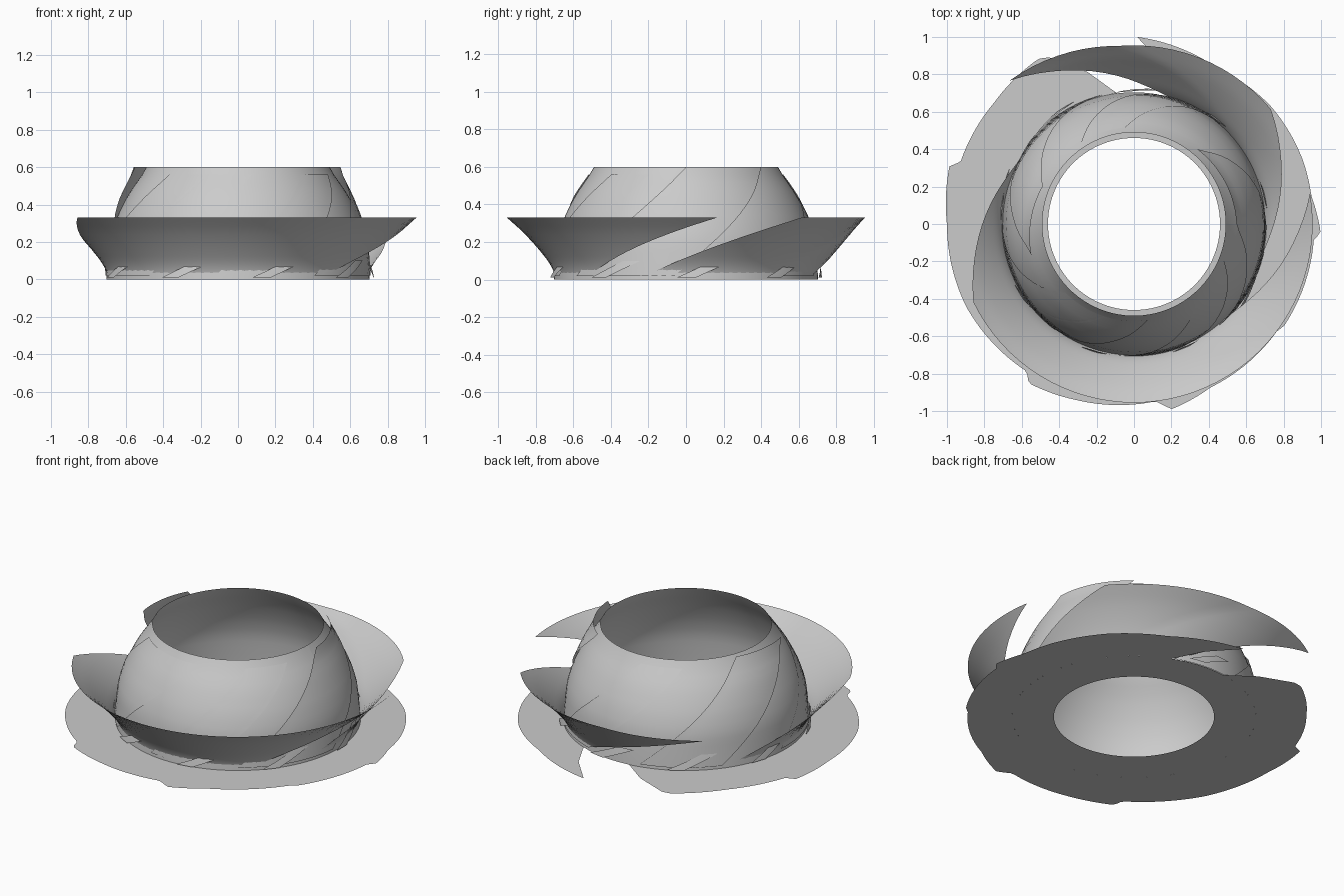
import bpy, math
from math import radians, cos, sin

cube = bpy.data.objects.get("Cube")
if cube:
    bpy.data.objects.remove(cube, do_unlink=True)

# One plain grey for everything
grey = bpy.data.materials.new("light_grey")
grey.use_nodes = True
colour = (0.6, 0.6, 0.6, 1)
grey.diffuse_color = colour
grey.node_tree.nodes["Principled BSDF"].inputs["Base Color"].default_value = colour


def make_grid(name, rows, closed=False):
    """Skin rows of points (bottom to top) into a smooth sheet."""
    n = len(rows[0])
    verts = [p for row in rows for p in row]
    faces = []
    for j in range(len(rows) - 1):
        for i in range(n if closed else n - 1):
            k = (i + 1) % n
            faces.append((j * n + i, j * n + k, (j + 1) * n + k, (j + 1) * n + i))
    mesh = bpy.data.meshes.new(name)
    mesh.from_pydata(verts, [], faces)
    mesh.materials.append(grey)
    mesh.polygons.foreach_set("use_smooth", [True] * len(faces))
    obj = bpy.data.objects.new(name, mesh)
    bpy.context.collection.objects.link(obj)
    return obj


def lerp(table, t):
    """Piecewise linear lookup in a sorted table of pairs."""
    for (a, ra), (b, rb) in zip(table, table[1:]):
        if t <= b:
            return ra + (rb - ra) * max(0, t - a) / (b - a)
    return table[-1][1]


def smooth_radius(profile, z, h=0.03):
    return (lerp(profile, z - h) + 2 * lerp(profile, z) + lerp(profile, z + h)) / 4


def sheet(name, profile, z0, z1, start, end, shear=0, lift=None, rows=14):
    """Revolved strip whose ends lean by the shear angle; start and end are at the top."""
    count = max(6, int(abs(end - start) / 4))
    grid = []
    for j in range(rows + 1):
        t = j / rows
        z = z0 + (z1 - z0) * t
        row = []
        for i in range(count + 1):
            s = i / count
            a = radians(start + (end - start) * s - shear * (1 - t))
            r = smooth_radius(profile, z) + (lift(s, t) if lift else 0)
            row.append((r * cos(a), r * sin(a), z))
        grid.append(row)
    return make_grid(name, grid)


# Profiles as (height, radius)
dome = [(0, .705), (.12, .695), (.22, .685), (.33, .65), (.45, .59), (.6, .485)]
flare = [(0, .69), (.06, .71), (.1, .735), (.18, .80), (.26, .875), (.33, .955), (.36, .99)]

# Domed wall, open at the top
sheet("dome_wall", dome, 0, .6, 0, 360)

# Two flared blades with slanted ends
sheet("front_blade", flare, .01, .33, -154, 10, 60)
sheet("back_blade", flare, .01, .33, 40, 131, 60, lambda s, t: .06 * t * max(0, s - .6) / .4)

# Overlapping wall flakes that stand proud at the rim
sheet("right_flake", dome, .02, .6, 0, 50, 55, lambda s, t: .008 + .05 * t ** 3 * (1 - s * .5))
sheet("left_flake", dome, .02, .6, 158, 197, 55, lambda s, t: .008 + .075 * t ** 3 * (.4 + .6 * s))
for i, a in enumerate((-110, -50, 95, 225)):
    sheet(f"wall_flake_{i + 1}", dome, .02, .56, a, a + 28, 50, lambda s, t: .006)

# Small skirt chips around the foot
for i in range(9):
    a = i * 40 + 12
    sheet(f"skirt_chip_{i + 1}", dome, .01, .1, a, a + 8, 16, lambda s, t: .012 + .012 * (1 - t), 3)

# Flat base ring with a stepped outer edge and a slanted notch at the back
edge = [(-243, 1.0), (-240, 1.02), (-221, .99), (-199, .985), (-198, 1.035), (-180, 1.0),
        (-154, 1.0), (-126, .975), (-123.5, 1.02), (-108, .99), (-83, .955), (-78.5, 1.01),
        (-65, .965), (-36, .955), (-35, .97), (-4.5, .965), (-3, 1.0), (9, .96),
        (21, .965), (41, .965), (62, .945), (89, 1.0)]
steps = 240
inner, mid, outer = [], [], []
for i in range(steps + 1):
    s = i / steps
    a0 = radians(-263 + 331 * s)
    a1 = radians(-243 + 332 * s)
    inner.append((.7 * cos(a0), .7 * sin(a0), 0))
    r = lerp(edge, math.degrees(a1))
    am = (a0 + a1) / 2
    mid.append(((r + .7) / 2 * cos(am), (r + .7) / 2 * sin(am), 0))
    outer.append((r * cos(a1), r * sin(a1), 0))
make_grid("base_brim", [outer, mid, inner])

# Inner part of the base, around the hole
rings = []
for r in (.7, .46):
    rings.append([(r * cos(radians(i * 3)), r * sin(radians(i * 3)), 0) for i in range(120)])
make_grid("base_inner_ring", rings, closed=True)
